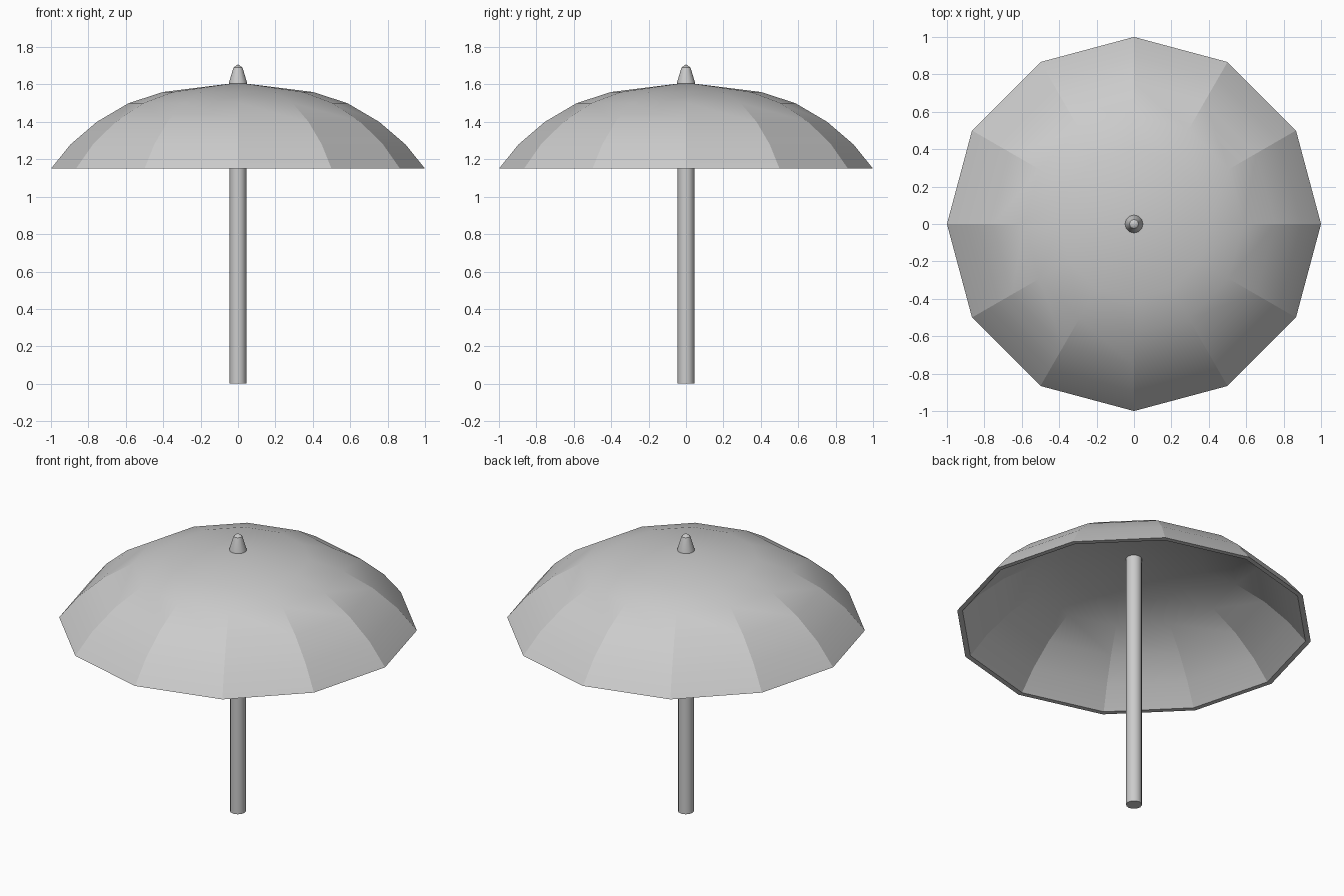
import bpy, bmesh
from math import cos, sin, pi, radians

if "Cube" in bpy.data.objects:
    bpy.data.objects.remove(bpy.data.objects["Cube"])

SIDES = 12


def lathe(name, profile, smooth_angle):
    """Revolve an (r, z) profile around z; r = 0 points become poles."""
    bm = bmesh.new()
    rings = []
    for r, z in profile:
        if r == 0:
            rings.append([bm.verts.new((0, 0, z))] * SIDES)
        else:
            rings.append([bm.verts.new((r * cos(2 * pi * i / SIDES),
                                        r * sin(2 * pi * i / SIDES), z))
                          for i in range(SIDES)])
    for a, b in zip(rings, rings[1:]):
        for i in range(SIDES):
            j = (i + 1) % SIDES
            quad = list(dict.fromkeys((a[i], a[j], b[j], b[i])))
            bm.faces.new(quad)
    bmesh.ops.recalc_face_normals(bm, faces=bm.faces)
    mesh = bpy.data.meshes.new(name)
    bm.to_mesh(mesh)
    bm.free()
    obj = bpy.data.objects.new(name, mesh)
    bpy.context.collection.objects.link(obj)
    bpy.ops.object.select_all(action='DESELECT')
    obj.select_set(True)
    bpy.context.view_layer.objects.active = obj
    bpy.ops.object.shade_smooth_by_angle(angle=radians(smooth_angle))
    return obj


# Canopy: outer dome, flat rim, thin inner lining
outer = [(0, 1.61), (0.4, 1.56), (0.585, 1.5), (0.755, 1.4), (0.895, 1.28), (1.0, 1.15)]
inner = [(0.97, 1.15), (0.872, 1.265), (0.738, 1.38), (0.575, 1.477), (0.395, 1.536), (0, 1.587)]
lathe("canopy", outer + inner, 14)

# Pole running up into the canopy
lathe("pole", [(0, 0), (0.045, 0), (0.045, 1.595), (0, 1.595)], 35)

# Tapered finial on top
lathe("finial", [(0, 1.6), (0.049, 1.6), (0.047, 1.615), (0.024, 1.69), (0, 1.708)], 35)
